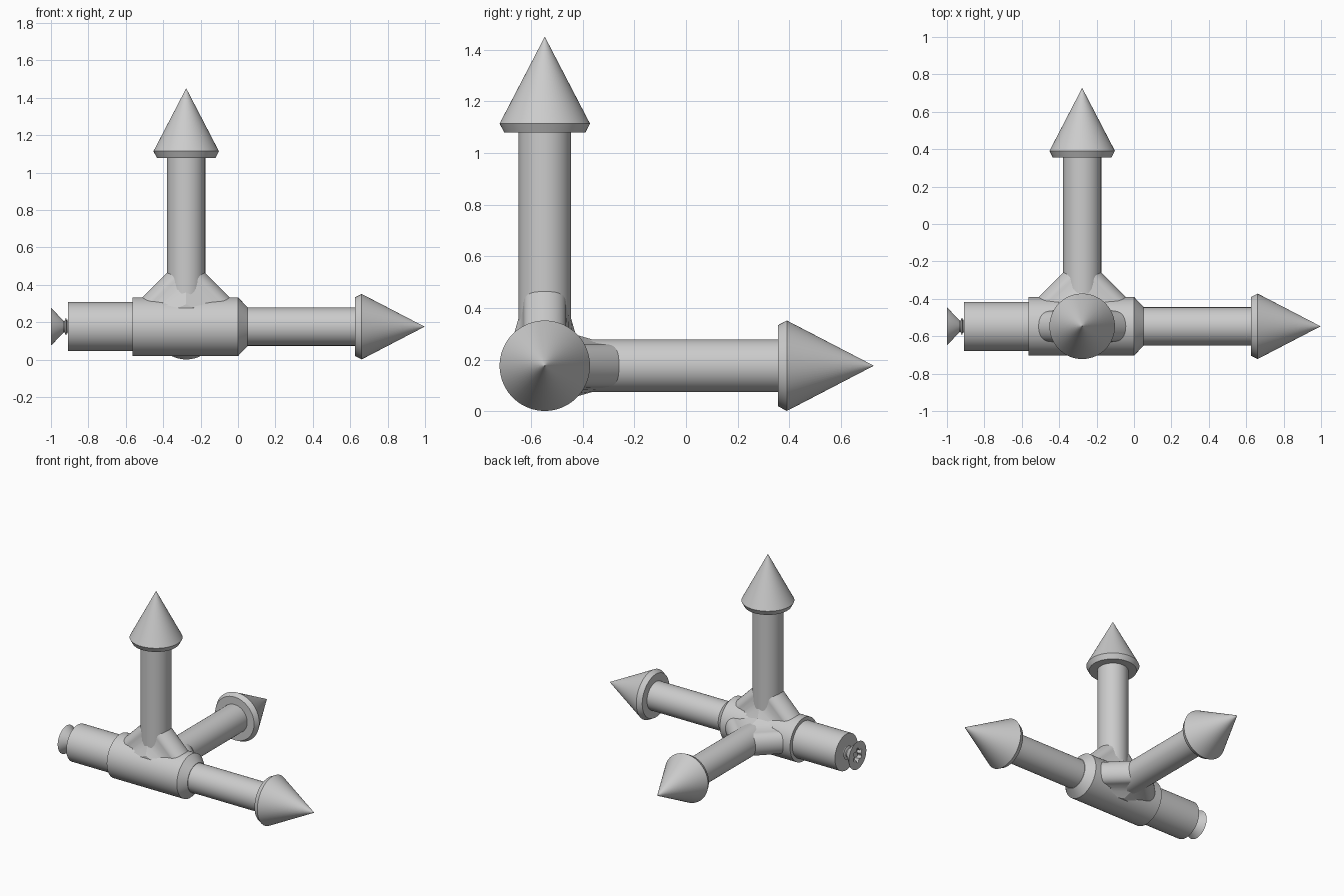
import bpy, bmesh, math
from mathutils import Matrix, Vector

cube = bpy.data.objects.get("Cube")
if cube:
    bpy.data.objects.remove(cube, do_unlink=True)

HUB = Vector((-0.277, -0.547, 0.176))   # where the three axes meet
SEG = 72

grey = bpy.data.materials.new("light grey")
grey.use_nodes = True
colour = (0.6, 0.6, 0.6, 1)
grey.diffuse_color = colour
grey.node_tree.nodes["Principled BSDF"].inputs["Base Color"].default_value = colour

TO_X = Matrix.Rotation(math.pi / 2, 4, 'Y')    # local z becomes +x
TO_Y = Matrix.Rotation(-math.pi / 2, 4, 'X')   # local z becomes +y
TO_Z = Matrix.Identity(4)


def finish(name, bm, rotation):
    bmesh.ops.recalc_face_normals(bm, faces=bm.faces)
    mesh = bpy.data.meshes.new(name)
    bm.to_mesh(mesh)
    bm.free()
    mesh.materials.append(grey)
    obj = bpy.data.objects.new(name, mesh)
    bpy.context.collection.objects.link(obj)
    obj.matrix_world = Matrix.Translation(HUB) @ rotation
    bpy.ops.object.select_all(action='DESELECT')
    obj.select_set(True)
    bpy.context.view_layer.objects.active = obj
    bpy.ops.object.shade_smooth_by_angle(angle=math.radians(25))
    return obj


def loft(bm, rings):
    """Join rings of points with quads and cap both ends."""
    rows = [[bm.verts.new(p) for p in ring] for ring in rings]
    for a, b in zip(rows, rows[1:]):
        n = len(a)
        for i in range(n):
            j = (i + 1) % n
            bm.faces.new((a[i], a[j], b[j], b[i]))
    bm.faces.new(rows[0])
    bm.faces.new(rows[-1])
    bmesh.ops.remove_doubles(bm, verts=bm.verts, dist=1e-6)


def turned(name, profile, rotation):
    """Profile entries are (height, radius, optional six-lobe depth)."""
    rings = []
    for h, r, *lobe in profile:
        depth = lobe[0] if lobe else 0
        ring = []
        for i in range(SEG):
            a = 2 * math.pi * i / SEG
            rad = r + depth * math.cos(6 * a)
            ring.append((rad * math.cos(a), rad * math.sin(a), h))
        rings.append(ring)
    bm = bmesh.new()
    loft(bm, rings)
    return finish(name, bm, rotation)


def gusset(name, rotation):
    """Sloping rounded web, drawn along local x and standing on local z."""
    half = [(0.082 * math.sin(t), 0.30 + 0.09 * math.cos(t))
            for t in (math.pi / 2 * k / 12 for k in range(13))]
    half += [(0.09, 0.24), (0.10, 0.19), (0.12, 0.12), (0.12, 0.0)]
    section = half + [(-y, z) for y, z in reversed(half[1:])]
    bm = bmesh.new()
    # the slope falls at 45 degrees, so height drops as x grows
    loft(bm, [[(x, y, max(z - x, 0)) for y, z in section] for x in (0, 0.265)])
    return finish(name, bm, rotation)


# Three arrows: shaft and pointed tip
for name, rot in (("side", TO_X), ("back", TO_Y), ("upright", TO_Z)):
    turned(name + "_shaft", [(0, 0.102), (0.92, 0.102)], rot)
    turned(name + "_arrow_tip",
           [(0.903, 0.157), (0.938, 0.175), (1.274, 0.0004)], rot)

# Gussets on both sides of the upright and back shafts
for name, rot in (("upright", TO_Z), ("back", TO_Y)):
    for side, turn in (("left", 0), ("right", math.pi)):
        gusset(f"{name}_{side}_gusset", rot @ Matrix.Rotation(turn, 4, 'Z'))

# Hub body with chamfered collar, and the narrower sleeve
turned("hub_body", [(-0.288, 0.157), (0.277, 0.157), (0.327, 0.105)], TO_X)
turned("sleeve", [(-0.632, 0.131), (-0.28, 0.131)], TO_X)

# Threaded screw shank
thread = [(-0.67, 0.024)]
for k in range(4):
    h = -0.664 + 0.014 * k
    thread += [(h, 0.03), (h + 0.007, 0.048 if k else 0.03)]
turned("screw_shank", thread + [(-0.6, 0.03)], TO_X)

# Countersunk screw head with a six-lobed socket
turned("screw_head",
       [(-0.655, 0.03), (-0.719, 0.098), (-0.723, 0.1),
        (-0.723, 0.045, 0.009), (-0.69, 0.045, 0.009)], TO_X)
